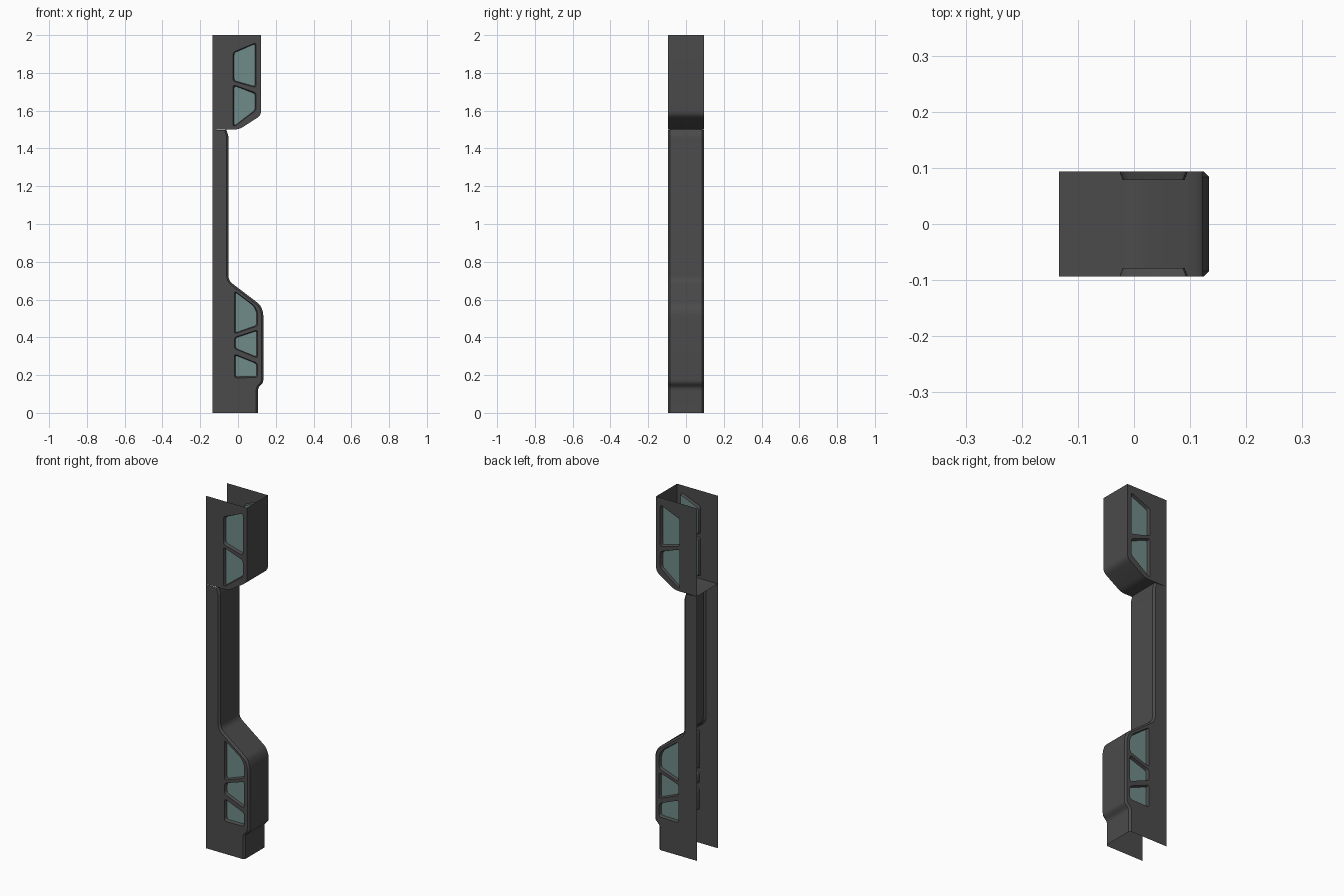
import bpy
import bmesh
from math import radians
from mathutils import Vector

if "Cube" in bpy.data.objects:
    bpy.data.objects.remove(bpy.data.objects["Cube"], do_unlink=True)

HALF = 0.094      # half the channel depth
BACK = -0.134     # open edge of the channel
RECESS = 0.016    # how far the panes sit inside the side plates
RIM = 0.006       # taper of each window rim


def material(name, rgb, roughness):
    mat = bpy.data.materials.new(name)
    mat.use_nodes = True
    mat.diffuse_color = (*rgb, 1)
    node = mat.node_tree.nodes["Principled BSDF"]
    node.inputs["Base Color"].default_value = (*rgb, 1)
    node.inputs["Roughness"].default_value = roughness
    return mat


panel_grey = material("dark grey panel", (0.07, 0.07, 0.07), 0.7)
glass_teal = material("teal glass", (0.16, 0.26, 0.25), 0.5)


def rounded(points, radius, closed=False, steps=4):
    """Soften the corners of an (x, z) path with small curves."""
    pts = [Vector(p) for p in points]
    out = []
    for i, p in enumerate(pts):
        if not closed and i in (0, len(pts) - 1):
            out.append(p)
            continue
        to_prev, to_next = pts[i - 1] - p, pts[(i + 1) % len(pts)] - p
        r = min(radius, 0.4 * to_prev.length, 0.4 * to_next.length)
        a, b = p + to_prev.normalized() * r, p + to_next.normalized() * r
        for s in range(steps + 1):
            t = s / steps
            out.append(a * (1 - t) ** 2 + p * 2 * t * (1 - t) + b * t * t)
    return out


def moved_inward(path, dist):
    """Offset a downward-running profile towards the open back."""
    normals = []
    for a, b in zip(path, path[1:]):
        d = (b - a).normalized()
        normals.append(Vector((d.y, -d.x)))
    out = []
    for i, p in enumerate(path):
        n1, n2 = normals[max(i - 1, 0)], normals[min(i, len(normals) - 1)]
        mid = (n1 + n2).normalized()
        out.append(p + mid * dist / mid.dot(n1))
    return out


def shrunk(loop, dist):
    xs, zs = [p.x for p in loop], [p.y for p in loop]
    mid = Vector(((min(xs) + max(xs)) / 2, (min(zs) + max(zs)) / 2))
    sx = 1 - 2 * dist / (max(xs) - min(xs))
    sz = 1 - 2 * dist / (max(zs) - min(zs))
    return [Vector((mid.x + (p.x - mid.x) * sx, mid.y + (p.y - mid.y) * sz)) for p in loop]


def add_verts(bm, path, y):
    return [bm.verts.new((p.x, y, p.y)) for p in path]


def ring(bm, verts):
    return [bm.edges.new((a, verts[i - 1])) for i, a in enumerate(verts)]


def strip(bm, a, b, closed=False):
    for i in range(0 if closed else 1, len(a)):
        bm.faces.new((a[i - 1], a[i], b[i], b[i - 1]))


def finish(name, bm, mat):
    """Orient outwards, then mirror the half shell front to back."""
    bmesh.ops.recalc_face_normals(bm, faces=bm.faces)
    bm.normal_update()
    if sum(f.normal.y * f.calc_area() for f in bm.faces) < 0:
        bmesh.ops.reverse_faces(bm, faces=bm.faces)
    mesh = bpy.data.meshes.new(name)
    bm.to_mesh(mesh)
    bm.free()
    mesh.materials.append(mat)
    obj = bpy.data.objects.new(name, mesh)
    bpy.context.collection.objects.link(obj)
    bpy.ops.object.select_all(action="DESELECT")
    obj.select_set(True)
    bpy.context.view_layer.objects.active = obj
    bpy.ops.object.shade_smooth_by_angle(angle=radians(30))
    mirror = obj.modifiers.new("front and back", "MIRROR")
    mirror.use_axis = (False, True, False)


def channel(name, profile, back, panes, chamfer):
    """Open-backed channel with recessed windows in both side plates."""
    bm, glass = bmesh.new(), bmesh.new()
    # side plate outline, edge chamfer and outer wall
    inner = moved_inward(profile, chamfer) if chamfer else profile
    plate = add_verts(bm, inner, HALF)
    edges = ring(bm, plate + add_verts(bm, [Vector(p) for p in back], HALF))
    side = plate
    if chamfer:
        side = add_verts(bm, profile, HALF - chamfer)
        strip(bm, plate, side)
    strip(bm, side, add_verts(bm, profile, 0))
    # window openings with tapered rims
    rims = []
    for pane in panes:
        loop = rounded(pane, 0.014, closed=True)
        small = shrunk(loop, RIM)
        hole = add_verts(bm, loop, HALF)
        edges += ring(bm, hole)
        rims.append((hole, add_verts(bm, small, HALF - RECESS)))
        glass.faces.new(add_verts(glass, small, HALF - RECESS))
    bmesh.ops.triangle_fill(bm, use_beauty=True, use_dissolve=False,
                            edges=edges, normal=(0, 1, 0))
    for hole, bottom in rims:
        strip(bm, hole, bottom, closed=True)
    finish(name + "_channel", bm, panel_grey)
    finish(name + "_windows", glass, glass_teal)


# upper channel: closed below by a sloped floor that runs to the open back
upper_profile = rounded([(0.122, 2), (0.122, 1.575), (0.005, 1.5), (BACK, 1.5)], 0.025)
upper_panes = [
    [(-0.026, 1.755), (-0.026, 1.91), (0.096, 1.96), (0.096, 1.722)],
    [(-0.026, 1.738), (0.096, 1.694), (0.096, 1.602), (-0.026, 1.512)],
]
channel("upper", upper_profile, [(BACK, 2)], upper_panes, 0)

# lower channel: slim post that swells into a chamfered housing
lower_profile = rounded([(-0.062, 1.5), (-0.05, 1.464), (-0.05, 0.7), (0.118, 0.572),
                         (0.134, 0.53), (0.134, 0.16), (0.106, 0.134), (0.106, 0)], 0.025)
lower_panes = [
    [(-0.019, 0.645), (0.085, 0.57), (0.104, 0.535), (0.104, 0.46), (-0.019, 0.418)],
    [(-0.019, 0.4), (0.104, 0.44), (0.104, 0.29), (-0.019, 0.34)],
    [(-0.019, 0.312), (0.104, 0.262), (0.104, 0.187), (-0.019, 0.185)],
]
channel("lower", lower_profile, [(BACK, 0), (BACK, 1.5)], lower_panes, 0.01)
